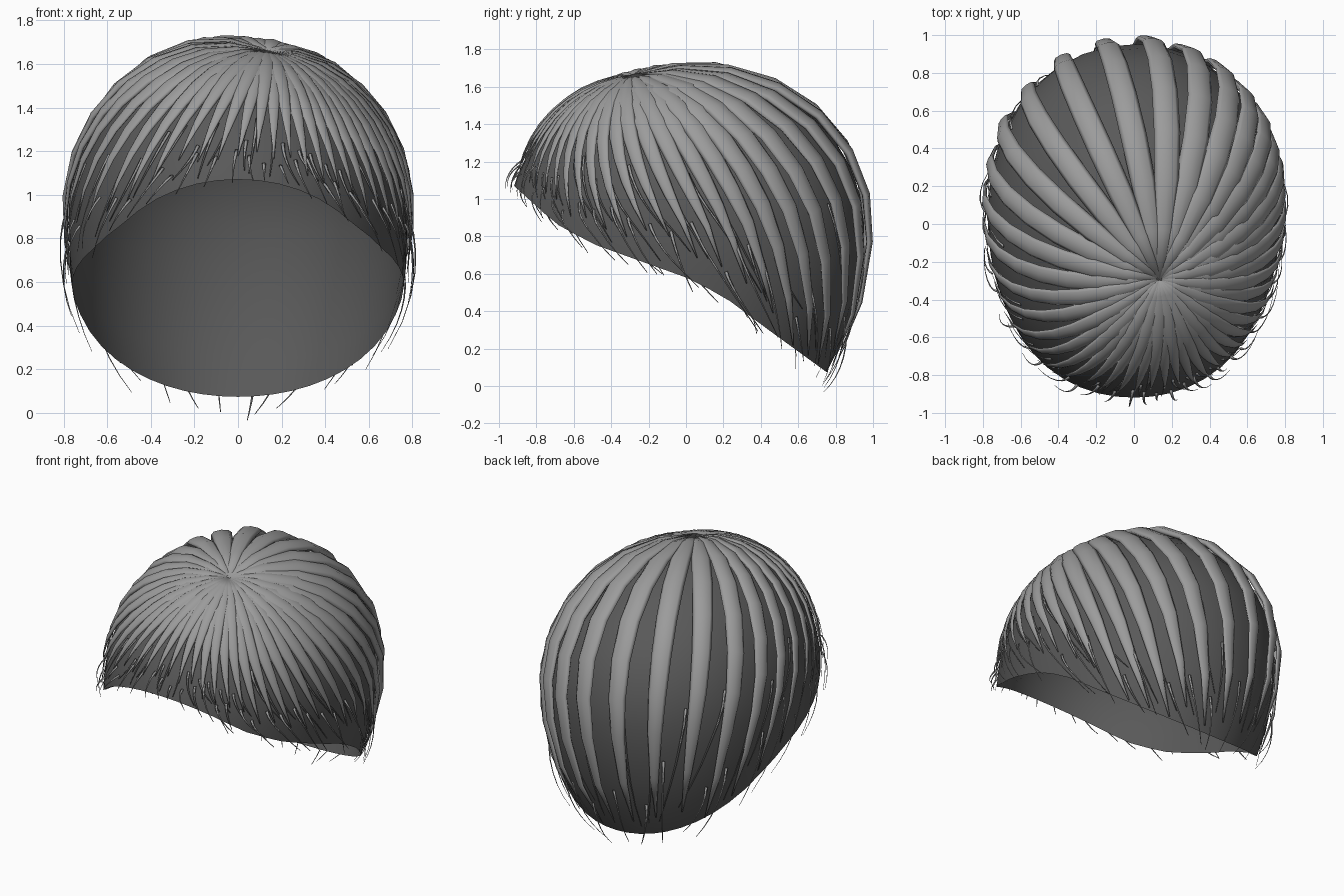
import bpy, bmesh, math, random
from mathutils import Vector

random.seed(4)
if "Cube" in bpy.data.objects:
    bpy.data.objects.remove(bpy.data.objects["Cube"])

SIZE = Vector((0.775, 0.953, 0.86))    # half sizes of the head
DEPTH = 1.2                            # half height below its widest level
MID = 0.83                             # height of the widest level
POWER = 2.06                           # a little boxier than an ellipsoid
HAIRLINE = [(-1.0, 1.12), (-0.93, 1.08), (-0.7, 0.87), (-0.5, 0.76),
            (0, 0.58), (0.2, 0.48), (0.4, 0.33), (0.73, 0.09), (1.0, -0.11)]
WHORL = Vector((0.17, -0.3, 0.94)).normalized()


def material(name, value):
    m = bpy.data.materials.new(name)
    m.use_nodes = True
    colour = (value, value, value, 1)
    m.diffuse_color = colour
    m.node_tree.nodes["Principled BSDF"].inputs["Base Color"].default_value = colour
    return m


def on_head(d, lift=0.0):
    """Point on the head surface in direction d."""
    r = sum(abs(c) ** POWER for c in d) ** (-1 / POWER)
    height = SIZE.z if d.z > 0 else DEPTH
    p = Vector((d.x * SIZE.x * (1 + 0.04 * d.y), d.y * SIZE.y, d.z * height)) * r
    return p + p.normalized() * lift + Vector((0, 0, MID))


def hairline(y):
    for (y0, z0), (y1, z1) in zip(HAIRLINE, HAIRLINE[1:]):
        if y <= y1:
            return z0 + (z1 - z0) * (y - y0) / (y1 - y0)
    return HAIRLINE[-1][1]


def rim_direction(phi):
    """Direction of the hairline at this azimuth, found by bisection."""
    low, high = -math.pi / 2, math.pi / 2
    for _ in range(30):
        t = (low + high) / 2
        d = Vector((math.cos(phi) * math.cos(t), math.sin(phi) * math.cos(t), math.sin(t)))
        p = on_head(d)
        if p.z > hairline(p.y):
            high = t
        else:
            low = t
    return d


def along(phi, t):
    """Great-circle direction from the whorl (t=0) to the hairline (t=1)."""
    e = rim_direction(phi)
    angle = WHORL.angle(e)
    return (WHORL * math.sin((1 - t) * angle) + e * math.sin(t * angle)) / math.sin(angle)


def tube(bm, points, widths, thickness, sides):
    """Flattened tapering tube lying on the head."""
    rings = []
    for i, p in enumerate(points):
        tangent = points[min(i + 1, len(points) - 1)] - points[max(i - 1, 0)]
        side = tangent.cross(p - Vector((0, 0, MID))).normalized()
        out = side.cross(tangent).normalized()
        ring = []
        for k in range(sides):
            a = math.tau * k / sides
            ring.append(bm.verts.new(p + side * math.cos(a) * widths[i]
                                     + out * math.sin(a) * widths[i] * thickness))
        rings.append(ring)
    for r0, r1 in zip(rings, rings[1:]):
        for k in range(sides):
            n = (k + 1) % sides
            bm.faces.new((r0[k], r0[n], r1[n], r1[k]))
    bm.faces.new(rings[0])
    bm.faces.new(rings[-1])


def finish(name, bm, mat, closed=True):
    if closed:
        bmesh.ops.recalc_face_normals(bm, faces=bm.faces)
    mesh = bpy.data.meshes.new(name)
    bm.to_mesh(mesh)
    bm.free()
    mesh.materials.append(mat)
    for poly in mesh.polygons:
        poly.use_smooth = True
    obj = bpy.data.objects.new(name, mesh)
    bpy.context.collection.objects.link(obj)


def whorl_azimuth(a):
    """Azimuth on the head outline met by a ray leaving the whorl at angle a."""
    ray = Vector((math.cos(a), math.sin(a)))
    w = WHORL.xy
    b = w.dot(ray)
    hit = w + ray * (-b + math.sqrt(b * b - w.dot(w) + 1))
    return math.atan2(hit.y, hit.x)


scalp_grey = material("dark grey scalp", 0.1)
hair_grey = material("mid grey hair", 0.33)

# Scalp: open shell from the whorl down to the hairline
bm = bmesh.new()
SEGMENTS, RINGS = 48, 14
centre = bm.verts.new(on_head(WHORL))
rings = [[bm.verts.new(on_head(along(math.tau * j / SEGMENTS, i / RINGS)))
          for j in range(SEGMENTS)] for i in range(1, RINGS + 1)]
for j in range(SEGMENTS):
    n = (j + 1) % SEGMENTS
    bm.faces.new((centre, rings[0][j], rings[0][n]))
    for r0, r1 in zip(rings, rings[1:]):
        bm.faces.new((r0[j], r1[j], r1[n], r0[n]))
finish("scalp", bm, scalp_grey, closed=False)

# Locks: thick flattened strands fanning out of the whorl
LOCKS, STEPS = 40, 9
bm = bmesh.new()
for k in range(LOCKS):
    phi = whorl_azimuth(math.tau * (k + 0.25) / LOCKS)
    back = (1 + math.sin(phi)) / 2
    reach = 0.88 + 0.11 * back + random.uniform(-0.05, 0.03)
    full = 0.044 + 0.028 * back ** 2
    points, widths = [], []
    for i in range(STEPS + 1):
        s = i / STEPS
        drift = 0.1 * math.cos(phi) * s ** 3
        lift = 0.012 + 0.024 * math.sin(math.pi * s) + 0.004 * (k % 2)
        points.append(on_head(along(phi + drift, s * reach), lift))
        taper = max(0.05, 1 - s ** (2.1 + 2.4 * back))
        widths.append(full * min(1, 0.32 + 2.7 * s) * taper)
    tube(bm, points, widths, 0.36, 8)
finish("hair_locks", bm, hair_grey)

# Wisps: fine loose hairs sweeping backwards and past the hairline
bm = bmesh.new()
WISPS = 84
for k in range(WISPS):
    phi = whorl_azimuth(math.tau * (k + random.random()) / WISPS)
    loose = k % 2 == 0                 # every second one hangs past the rim
    start = random.uniform(0.8, 0.92) if loose else random.uniform(0.6, 0.8)
    end = random.uniform(0.99, 1.035) if loose else random.uniform(0.88, 0.98)
    sweep = random.uniform(0.08, 0.25) * math.cos(phi) + random.uniform(-0.06, 0.06)
    flare = random.uniform(0.03, 0.1) if loose else 0.0
    points, widths = [], []
    for i in range(7):
        s = i / 6
        t = start + (end - start) * s
        points.append(on_head(along(phi + sweep * s * s, t), 0.012 + flare * s * (1.4 - s)))
        widths.append(0.009 * (1 - 0.8 * s))
    tube(bm, points, widths, 0.5, 4)
finish("stray_wisps", bm, hair_grey)
